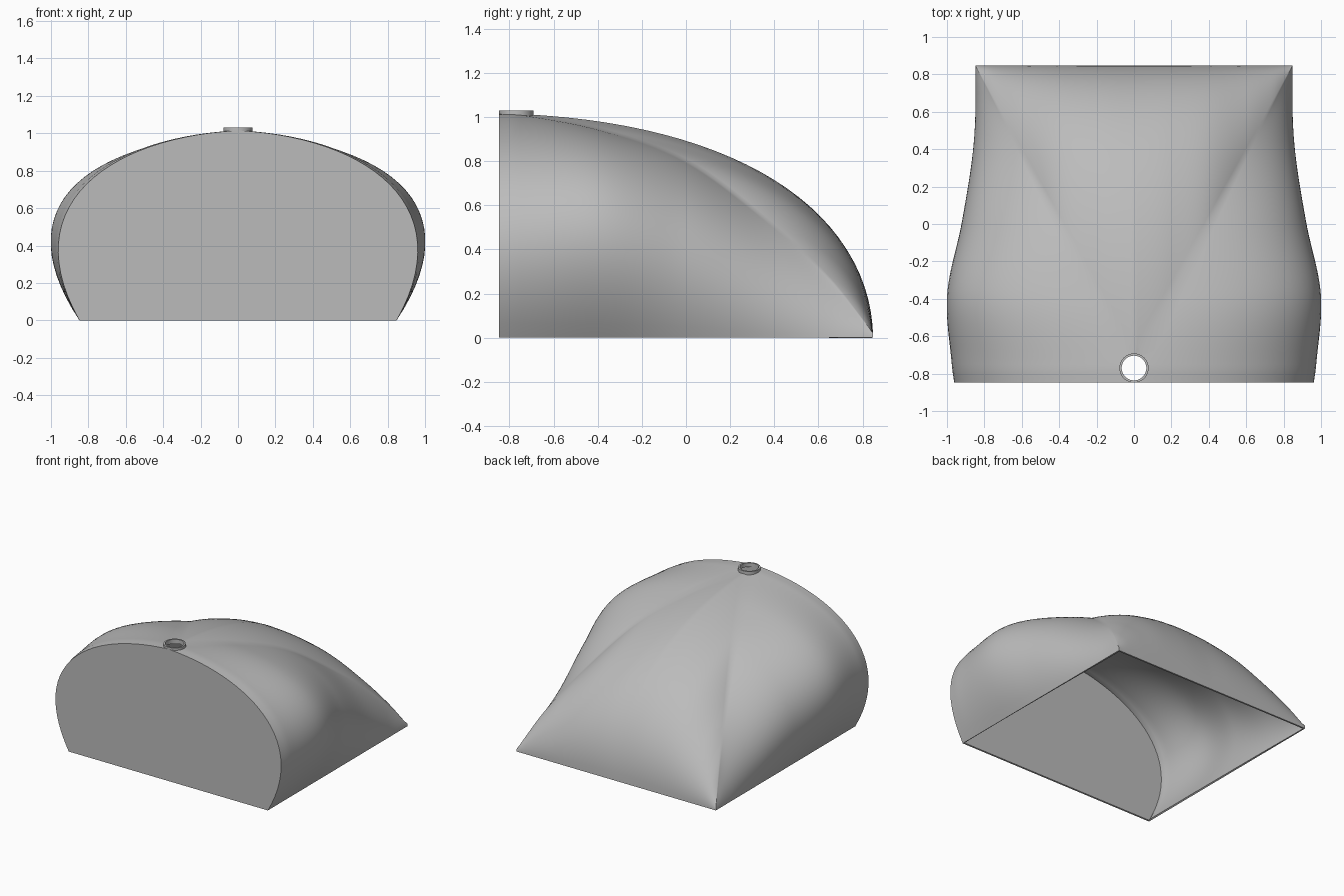
import bpy, bmesh, math
from mathutils import Vector

cube = bpy.data.objects.get("Cube")
if cube:
    bpy.data.objects.remove(cube)

HALF = 0.848       # half width of the square base
APEX_Y = -0.75     # where the seams meet
RIM = 0.012        # wall thickness

# Stations along the seam: y, seam height, side handles (x, z, x, z), back handles (y, z, y, z)
stations = [
    (-HALF, 1.015, 1.20, .62, .68, .98, .83, .60, .20, .97),
    (APEX_Y, 1.013, 1.225, .62, .71, .98, .83, .60, .20, .97),
    (-.38, .94, 1.24, .59, .82, .91, .84, .55, .28, .86),
    (0, .80, 1.07, .47, .76, .72, .84, .43, .45, .68),
    (.38, .52, .91, .25, .76, .42, .845, .24, .64, .43),
    (.65, .27, .845, .12, .79, .20, .845, .11, .77, .20),
    (HALF, .02, HALF, .007, HALF, .014, HALF, .007, HALF, .014),
]


def slope(i, k):
    a, b = stations[max(i - 1, 0)], stations[min(i + 1, len(stations) - 1)]
    return (b[k] - a[k]) / (b[0] - a[0])


def station_at(y):
    """Smoothly interpolated station values at depth y."""
    i = 0
    while i < len(stations) - 2 and y > stations[i + 1][0]:
        i += 1
    a, b = stations[i], stations[i + 1]
    h = b[0] - a[0]
    t = (y - a[0]) / h
    s = t * t * (3 - 2 * t)
    return [a[k] * (1 - s) + b[k] * s
            + h * t * (1 - t) * ((1 - t) * slope(i, k) - t * slope(i + 1, k))
            for k in range(1, len(a))]


def bezier(p, n=28):
    pts = []
    for j in range(n + 1):
        t = j / n
        u = 1 - t
        pts.append(p[0] * u**3 + p[1] * 3 * u * u * t + p[2] * 3 * u * t * t + p[3] * t**3)
    return pts


def side_section(y):
    cz, ax, az, bx, bz = station_at(y)[:5]
    return bezier([Vector(c) for c in
                   ((HALF, y, 0), (ax, y, az), (bx, y, bz), (seam_x(y), y, cz))])


def back_section(y):
    v = station_at(y)
    x = seam_x(y)
    return bezier([Vector(c) for c in
                   ((x, HALF, 0), (x, v[5], v[6]), (x, v[7], v[8]), (x, y, v[0]))])


def seam_x(y):
    return max(0, HALF * (y - APEX_Y) / (HALF - APEX_Y))


def loft(bm, sections, sign):
    rows = [[bm.verts.new((sign * p.x, p.y, p.z)) for p in s] for s in sections]
    for r, q in zip(rows, rows[1:]):
        for j in range(len(r) - 1):
            bm.faces.new((r[j], q[j], q[j + 1], r[j + 1]))
    return rows


def make_object(name, bm, mat):
    mesh = bpy.data.meshes.new(name)
    bm.to_mesh(mesh)
    bm.free()
    obj = bpy.data.objects.new(name, mesh)
    bpy.context.collection.objects.link(obj)
    mesh.materials.append(mat)
    return obj


def activate(obj):
    bpy.ops.object.select_all(action='DESELECT')
    obj.select_set(True)
    bpy.context.view_layer.objects.active = obj


grey = bpy.data.materials.new("light grey")
grey.use_nodes = True
colour = (0.5, 0.5, 0.5, 1)
grey.diffuse_color = colour
grey.node_tree.nodes["Principled BSDF"].inputs["Base Color"].default_value = colour

# Domed shell: two side panels, back panel and flat front wall
bm = bmesh.new()
seam = [APEX_Y + (HALF - APEX_Y) * i / 44 for i in range(45)]
lip = [-HALF + (APEX_Y + HALF) * i / 4 for i in range(4)]
front = []
for sign in (1, -1):
    rows = loft(bm, [side_section(y) for y in lip + seam], sign)
    loft(bm, [back_section(y) for y in seam], sign)
    front.append(rows[0])
bm.faces.new(front[0] + front[1][-2::-1])
bmesh.ops.remove_doubles(bm, verts=bm.verts, dist=0.0005)
bmesh.ops.recalc_face_normals(bm, faces=bm.faces)
wall = max(bm.faces, key=lambda f: f.calc_area())
if wall.normal.y > 0:
    bmesh.ops.reverse_faces(bm, faces=bm.faces)
shell = make_object("domed_shell", bm, grey)
solid = shell.modifiers.new("thickness", 'SOLIDIFY')
solid.thickness = RIM
solid.offset = -1

# Round opening at the top of the shell
RING_Y = -0.77
bm = bmesh.new()
bmesh.ops.create_cone(bm, cap_ends=True, segments=48, radius1=.066, radius2=.066, depth=.3)
bmesh.ops.translate(bm, verts=bm.verts, vec=(0, RING_Y, 1))
cutter = make_object("opening_cutter", bm, grey)
cutter.hide_render = True
cut = shell.modifiers.new("opening", 'BOOLEAN')
cut.object = cutter
cut.operation = 'DIFFERENCE'
activate(shell)
for m in ("thickness", "opening"):
    bpy.ops.object.modifier_apply(modifier=m)
bpy.data.objects.remove(cutter)
bpy.ops.object.shade_smooth_by_angle(angle=math.radians(30))

# Collar ring around the opening
bm = bmesh.new()
profile = [(.066, 1.0), (.078, 1.0), (.078, 1.03), (.066, 1.03)]
verts = [bm.verts.new((r, RING_Y, z)) for r, z in profile]
edges = [bm.edges.new((verts[i], verts[(i + 1) % 4])) for i in range(4)]
bmesh.ops.spin(bm, geom=verts + edges, cent=(0, RING_Y, 0), axis=(0, 0, 1),
               angle=math.tau, steps=48)
bmesh.ops.remove_doubles(bm, verts=bm.verts, dist=0.0001)
bmesh.ops.recalc_face_normals(bm, faces=bm.faces)
ring = make_object("opening_collar", bm, grey)
activate(ring)
bpy.ops.object.shade_smooth_by_angle(angle=math.radians(30))
